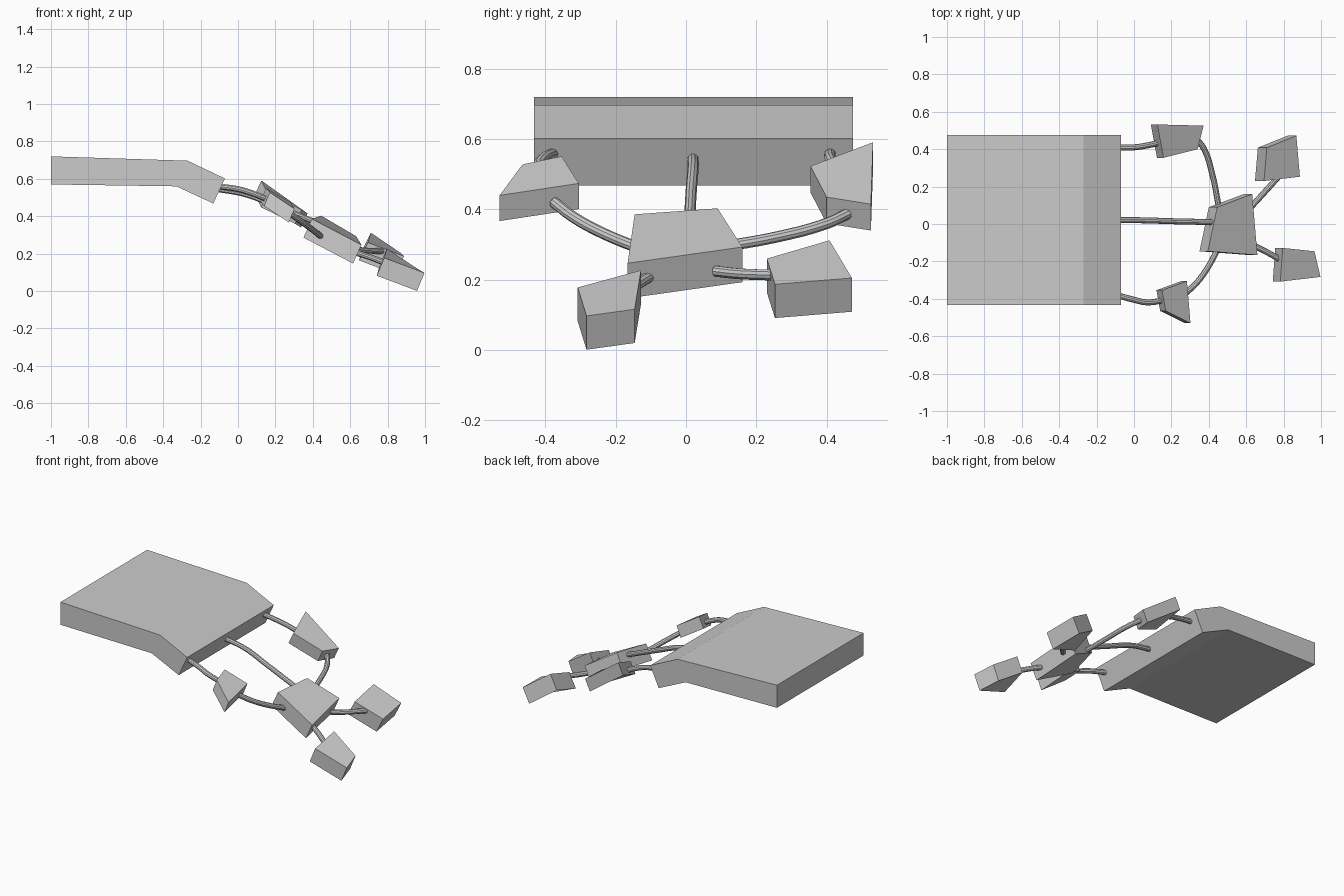
import bpy, bmesh
from mathutils import Vector

if "Cube" in bpy.data.objects:
    bpy.data.objects.remove(bpy.data.objects["Cube"])


def prism(name, face, offset):
    """Extrude a flat outline by an offset into a closed solid."""
    bm = bmesh.new()
    top = [bm.verts.new(p) for p in face]
    low = [bm.verts.new(Vector(p) + Vector(offset)) for p in face]
    bm.faces.new(top)
    bm.faces.new(low[::-1])
    n = len(face)
    for i in range(n):
        j = (i + 1) % n
        bm.faces.new((top[i], low[i], low[j], top[j]))
    bmesh.ops.recalc_face_normals(bm, faces=bm.faces)
    mesh = bpy.data.meshes.new(name)
    bm.to_mesh(mesh)
    bm.free()
    obj = bpy.data.objects.new(name, mesh)
    bpy.context.collection.objects.link(obj)
    return obj


def rod(name, points, radius=0.016):
    """Smooth round rod through a few points."""
    cu = bpy.data.curves.new(name, 'CURVE')
    cu.dimensions = '3D'
    cu.bevel_depth = radius
    cu.bevel_resolution = 3
    cu.resolution_u = 6
    cu.use_fill_caps = True
    sp = cu.splines.new('BEZIER')
    sp.bezier_points.add(len(points) - 1)
    for bp, p in zip(sp.bezier_points, points):
        bp.co = p
        bp.handle_left_type = bp.handle_right_type = 'AUTO'
    obj = bpy.data.objects.new(name, cu)
    bpy.context.collection.objects.link(obj)
    bpy.ops.object.select_all(action='DESELECT')
    obj.select_set(True)
    bpy.context.view_layer.objects.active = obj
    bpy.ops.object.convert(target='MESH')
    bpy.ops.object.shade_smooth_by_angle()


# Bent slab: side profile extruded along y
profile = [(-1, 0.72), (-0.27, 0.697), (-0.07, 0.602),
           (-0.132, 0.468), (-0.33, 0.56), (-1, 0.57)]
prism("bent_slab", [(x, -0.433, z) for x, z in profile], (0, 0.908, 0))

# Tilted tapered blocks: top face and thickness offset
blocks = {
    "hub_block": ([(0.395, -0.146, 0.386), (0.445, 0.09, 0.403),
                   (0.632, 0.16, 0.293), (0.66, -0.166, 0.247)], (-0.045, 0, -0.1)),
    "front_side_block": ([(0.17, -0.465, 0.528), (0.15, -0.354, 0.551),
                          (0.283, -0.305, 0.474), (0.302, -0.53, 0.44)], (-0.03, 0, -0.073)),
    "back_side_block": ([(0.158, 0.354, 0.523), (0.125, 0.532, 0.591),
                         (0.372, 0.526, 0.415), (0.34, 0.40, 0.435)], (-0.035, 0, -0.075)),
    "front_end_block": ([(0.782, -0.308, 0.178), (0.795, -0.128, 0.227),
                         (0.965, -0.146, 0.116), (0.997, -0.283, 0.097)], (-0.04, 0, -0.096)),
    "back_end_block": ([(0.695, 0.23, 0.26), (0.71, 0.408, 0.312),
                        (0.868, 0.472, 0.205), (0.887, 0.253, 0.187)], (-0.048, 0, -0.096)),
}
for name, (face, offset) in blocks.items():
    prism(name, face, offset)

# Connecting rods
rod("middle_rod", [(-0.11, 0.02, 0.545), (0.04, 0.02, 0.517),
                   (0.2, 0.015, 0.455), (0.42, 0.01, 0.365)])
rod("back_slab_rod", [(-0.11, 0.41, 0.56), (0.0, 0.41, 0.545),
                      (0.07, 0.42, 0.525), (0.16, 0.44, 0.485)])
rod("front_slab_rod", [(-0.11, -0.375, 0.56), (0.0, -0.405, 0.545),
                       (0.07, -0.419, 0.525), (0.17, -0.405, 0.485)])
rod("back_hub_rod", [(0.33, 0.46, 0.388), (0.375, 0.40, 0.36),
                     (0.42, 0.26, 0.322), (0.455, 0.08, 0.29)])
rod("front_hub_rod", [(0.27, -0.375, 0.42), (0.33, -0.32, 0.378),
                      (0.39, -0.24, 0.334), (0.46, -0.11, 0.28)])
rod("front_end_rod", [(0.62, -0.105, 0.208), (0.70, -0.145, 0.183),
                      (0.80, -0.20, 0.145)])
rod("back_end_rod", [(0.62, 0.085, 0.224), (0.68, 0.15, 0.217),
                     (0.77, 0.25, 0.213)])
